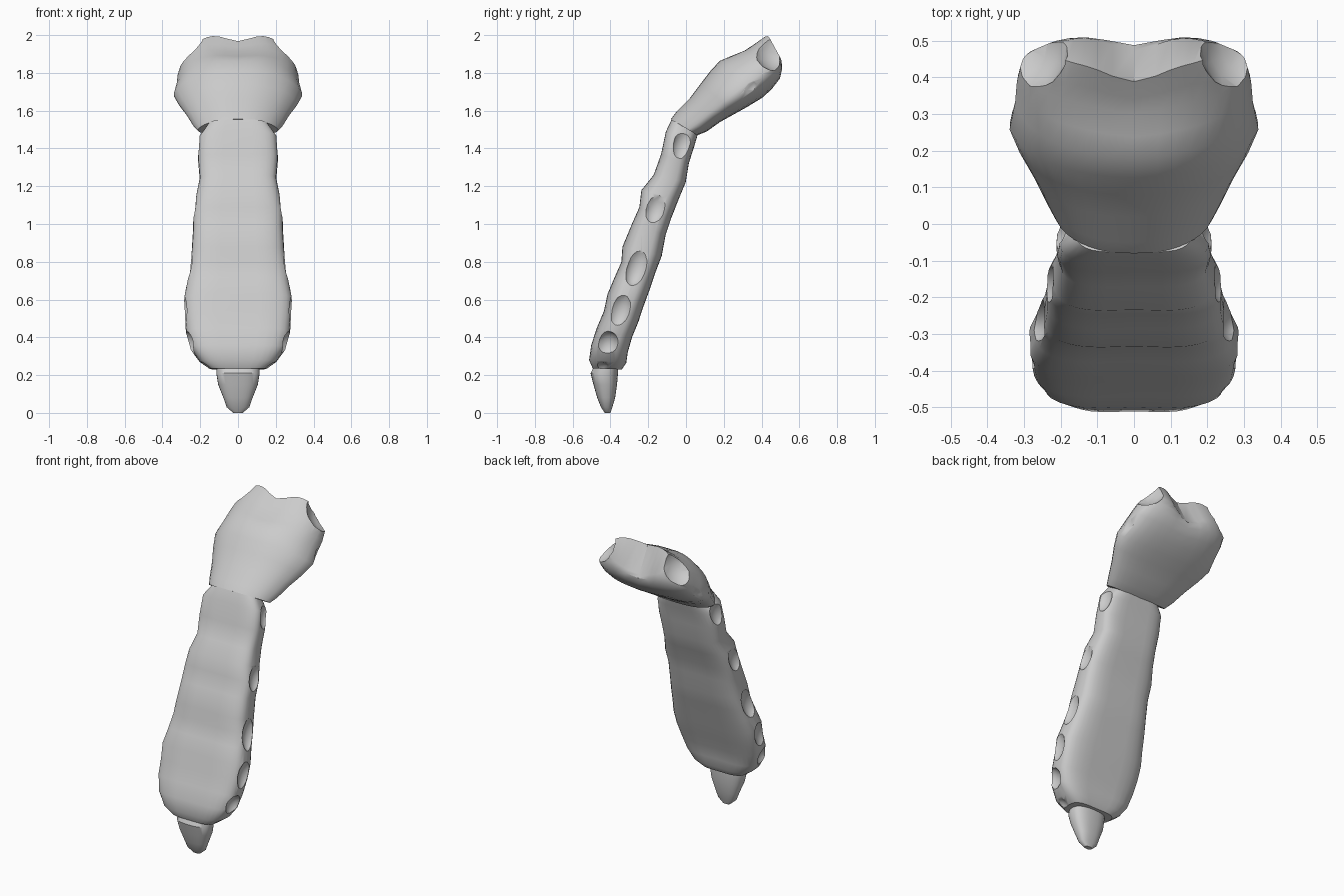
import bpy, bmesh
from math import sin, cos, pi, exp
from mathutils import Vector

default_cube = bpy.data.objects.get("Cube")
if default_cube:
    bpy.data.objects.remove(default_cube, do_unlink=True)

bone = bpy.data.materials.new("bone_grey")
bone.use_nodes = True
bone.diffuse_color = (0.6, 0.6, 0.6, 1)
bone.node_tree.nodes["Principled BSDF"].inputs["Base Color"].default_value = (0.6, 0.6, 0.6, 1)

SIDES = 32


def signed_power(value, power):
    return abs(value) ** power * (1 if value >= 0 else -1)


def loft(name, stations, squareness=0.6, flare=0.0, notch=0.0, hollow=0.0):
    """Skin rounded sections given as front y, front z, back y, back z, half width."""
    bm = bmesh.new()
    rings = []
    for index, (fy, fz, by, bz, width) in enumerate(stations):
        front, back = Vector((0, fy, fz)), Vector((0, by, bz))
        middle, half = (front + back) / 2, (back - front) / 2
        end = (index / (len(stations) - 1)) ** 3
        ring = []
        for k in range(SIDES):
            angle = 2 * pi * k / SIDES
            depth = signed_power(round(sin(angle), 6), squareness)
            across = signed_power(round(cos(angle), 6), squareness)
            # sections widen toward the back, less so at the far end
            x = width * across * (1 + flare * (1 - end) * depth)
            centre = exp(-(x / 0.09) ** 2)
            point = middle + half * depth * (1 - hollow * centre)
            point.x = x
            # notch in the middle of the far end
            dip = notch * end * centre
            ring.append(bm.verts.new(point - Vector((0, dip, dip))))
        rings.append(ring)
    for lower, upper in zip(rings, rings[1:]):
        for k in range(SIDES):
            n = (k + 1) % SIDES
            bm.faces.new((lower[k], lower[n], upper[n], upper[k]))
    # ends capped with strips from front to back
    for ring in (rings[0], rings[-1]):
        for k in range(SIDES // 2):
            strip = (ring[k], ring[k + 1], ring[-k - 1], ring[-k])
            bm.faces.new(list(dict.fromkeys(strip)))
    bmesh.ops.recalc_face_normals(bm, faces=bm.faces)
    mesh = bpy.data.meshes.new(name)
    bm.to_mesh(mesh)
    bm.free()
    obj = bpy.data.objects.new(name, mesh)
    bpy.context.collection.objects.link(obj)
    mesh.materials.append(bone)
    return obj


def carve(obj, sockets):
    """Cut mirrored ellipsoid sockets: centre, radii, tilt about x."""
    cutters = []
    for centre, radii, tilt in sockets:
        for side in (-1, 1):
            bpy.ops.mesh.primitive_uv_sphere_add(
                segments=16, ring_count=10, location=(centre[0] * side, centre[1], centre[2]),
                rotation=(tilt, 0, 0))
            cutter = bpy.context.object
            cutter.name = "socket_cutter"
            cutter.scale = radii
            cutter.hide_render = True
            cutter.data.materials.append(bone)
            cut = obj.modifiers.new("socket", 'BOOLEAN')
            cut.operation, cut.solver, cut.object = 'DIFFERENCE', 'EXACT', cutter
            cutters.append(cutter)
    bpy.context.view_layer.update()
    # bake the cuts, then drop the cutters
    graph = bpy.context.evaluated_depsgraph_get()
    mesh = bpy.data.meshes.new_from_object(obj.evaluated_get(graph))
    obj.modifiers.clear()
    obj.data = mesh
    for cutter in cutters:
        bpy.data.objects.remove(cutter, do_unlink=True)


# upper plate, flaring up and backward
upper_plate = loft("upper_plate", [
    (-.08, 1.555, .06, 1.47, .2),
    (-.05, 1.595, .11, 1.49, .222),
    (.02, 1.665, .18, 1.54, .255),
    (.08, 1.745, .26, 1.585, .295),
    (.13, 1.81, .33, 1.625, .322),
    (.185, 1.87, .41, 1.675, .31),
    (.25, 1.9, .465, 1.725, .308),
    (.32, 1.93, .505, 1.775, .3),
    (.37, 1.965, .517, 1.82, .265),
    (.43, 2.01, .517, 1.85, .215),
], squareness=0.8, flare=0.28, notch=0.042)
carve(upper_plate, [
    ((.325, .49, 1.955), (.15, .15, .15), 0),
    ((.39, .36, 1.715), (.08, .07, .095), -.7),
])

# long segmented shaft
shaft = loft("shaft", [
    (-.08, 1.555, .065, 1.47, .16),
    (-.11, 1.49, .05, 1.42, .205),
    (-.135, 1.37, .018, 1.32, .212),
    (-.175, 1.26, .002, 1.22, .203),
    (-.24, 1.18, -.035, 1.13, .22),
    (-.25, 1.09, -.075, 1.03, .238),
    (-.29, 1, -.105, .94, .238),
    (-.34, .88, -.125, .83, .245),
    (-.345, .8, -.16, .74, .258),
    (-.38, .72, -.19, .65, .27),
    (-.418, .63, -.22, .57, .287),
    (-.437, .54, -.25, .48, .283),
    (-.475, .45, -.283, .4, .275),
    (-.505, .36, -.305, .32, .252),
    (-.517, .28, -.312, .265, .205),
    (-.498, .235, -.335, .23, .15),
], hollow=0.06)
carve(shaft, [((x, y, z), (.065, .065, tall), -.3) for x, y, z, tall in (
    (.24, -.01, 1.435, .105),
    (.27, -.16, 1.09, .1),
    (.29, -.26, .78, .115),
    (.32, -.35, .54, .105),
    (.285, -.42, .36, .075),
    (.2, -.45, .2, .07),
)])

# small pointed tip below
tip = loft("lower_tip", [
    (-.47, .28, -.36, .28, .11),
    (-.505, .21, -.36, .21, .115),
    (-.49, .15, -.365, .15, .105),
    (-.47, .08, -.375, .08, .077),
    (-.45, .03, -.39, .03, .06),
    (-.43, 0, -.4, 0, .025),
], squareness=0.8)

# smooth shading with crisp socket rims
bpy.ops.object.select_all(action='DESELECT')
for part in (upper_plate, shaft, tip):
    part.select_set(True)
bpy.context.view_layer.objects.active = shaft
bpy.ops.object.shade_smooth_by_angle(angle=0.6)
